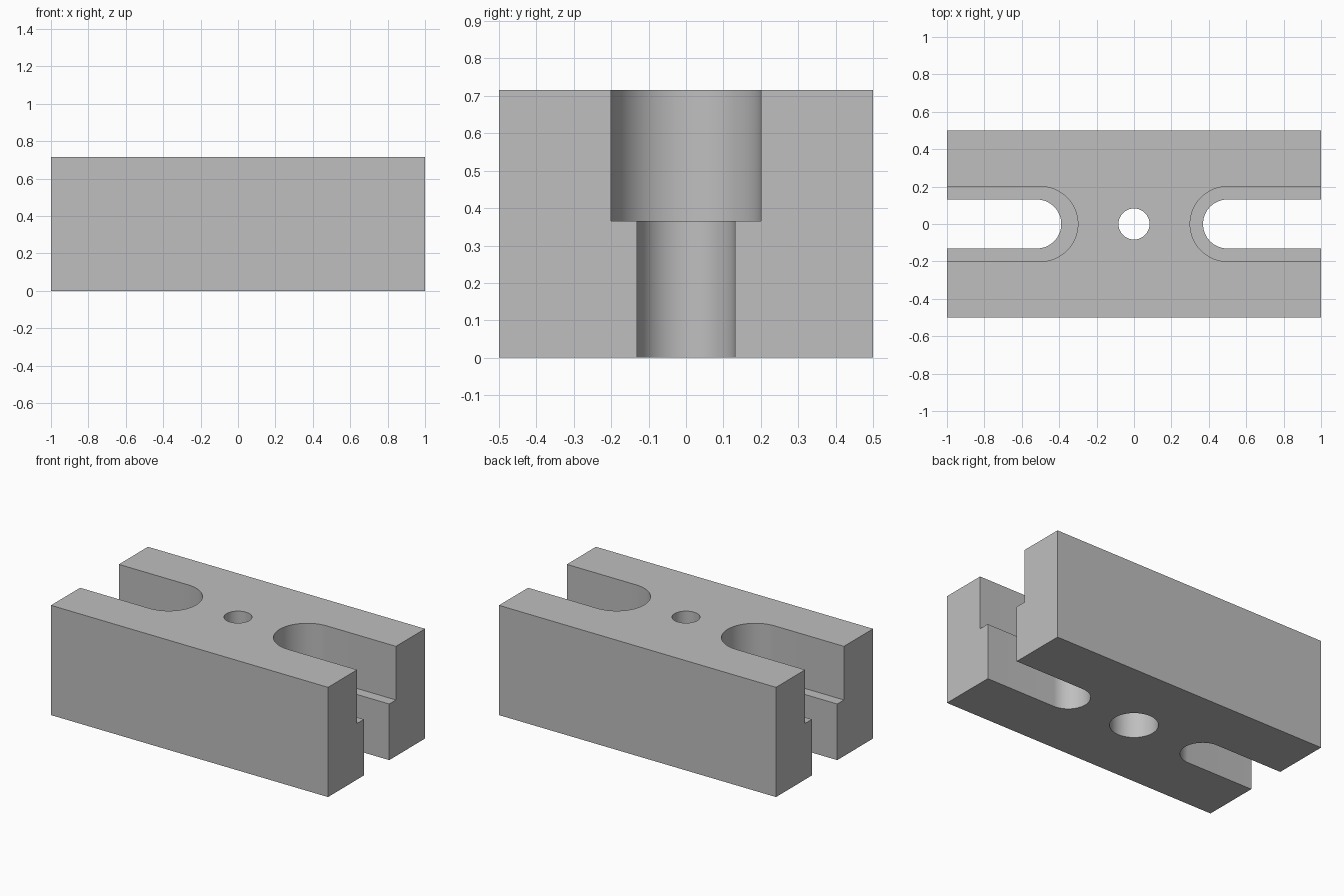
import bpy
import bmesh
import math

default = bpy.data.objects.get("Cube")
if default:
    bpy.data.objects.remove(default, do_unlink=True)

LENGTH, WIDTH, HEIGHT = 2.0, 1.0, 0.716
LEDGE = 0.366        # floor of the wide slots
BORE_DEPTH = 0.366   # counterbore rising from the underside
SEGMENTS = 64

# Single machined-metal colour
metal = bpy.data.materials.new("plain grey metal")
metal.use_nodes = True
grey = (0.52, 0.52, 0.52, 1)
metal.diffuse_color = grey
metal.node_tree.nodes["Principled BSDF"].inputs["Base Color"].default_value = grey


def prism(name, outline, bottom, top):
    """Extrude a counter-clockwise outline between two heights."""
    bm = bmesh.new()
    face = bm.faces.new([bm.verts.new((x, y, bottom)) for x, y in outline])
    result = bmesh.ops.extrude_face_region(bm, geom=[face])
    raised = [v for v in result["geom"] if isinstance(v, bmesh.types.BMVert)]
    bmesh.ops.translate(bm, verts=raised, vec=(0, 0, top - bottom))
    bmesh.ops.recalc_face_normals(bm, faces=bm.faces)
    mesh = bpy.data.meshes.new(name)
    bm.to_mesh(mesh)
    bm.free()
    mesh.materials.append(metal)
    obj = bpy.data.objects.new(name, mesh)
    bpy.context.collection.objects.link(obj)
    return obj


def arc(radius, start, end, steps):
    angles = [start + (end - start) * i / steps for i in range(steps + 1)]
    return [(radius * math.cos(a), radius * math.sin(a)) for a in angles]


def slot_outline(side, centre, radius):
    """Open-ended slot with a round inner end, running out past the block."""
    outer = LENGTH / 2 + 0.1
    curve = arc(radius, math.pi / 2, math.pi * 1.5, SEGMENTS // 2)
    points = [(centre + x, y) for x, y in curve]
    points += [(outer, -radius), (outer, radius)]
    return [(side * x, y) for x, y in points]


def circle_outline(radius):
    return arc(radius, 0, math.tau, SEGMENTS)[:-1]


# Block body
hx, hy = LENGTH / 2, WIDTH / 2
block = prism("clamp_block", [(-hx, -hy), (hx, -hy), (hx, hy), (-hx, hy)], 0, HEIGHT)

# Stepped end slots and the centre hole with its underside counterbore
cutters = []
for side, label, narrow_centre in ((1, "left", 0.5), (-1, "right", 0.52)):
    cutters.append(prism(label + "_wide_slot_cutter",
                         slot_outline(side, 0.5, 0.2), LEDGE, HEIGHT + 0.1))
    cutters.append(prism(label + "_narrow_slot_cutter",
                         slot_outline(side, narrow_centre, 0.131), -0.1, LEDGE + 0.1))
cutters.append(prism("centre_hole_cutter", circle_outline(0.083), -0.1, HEIGHT + 0.1))
cutters.append(prism("counterbore_cutter", circle_outline(0.142), -0.1, BORE_DEPTH))

bpy.ops.object.select_all(action="DESELECT")
bpy.context.view_layer.objects.active = block
block.select_set(True)
for cutter in cutters:
    cutter.hide_render = True
    modifier = block.modifiers.new(cutter.name, "BOOLEAN")
    modifier.operation = "DIFFERENCE"
    modifier.solver = "EXACT"
    modifier.object = cutter
    bpy.ops.object.modifier_apply(modifier=modifier.name)
    bpy.data.objects.remove(cutter, do_unlink=True)

# Smooth curved walls while keeping machined edges crisp
bpy.ops.object.shade_smooth_by_angle(angle=math.radians(30))
